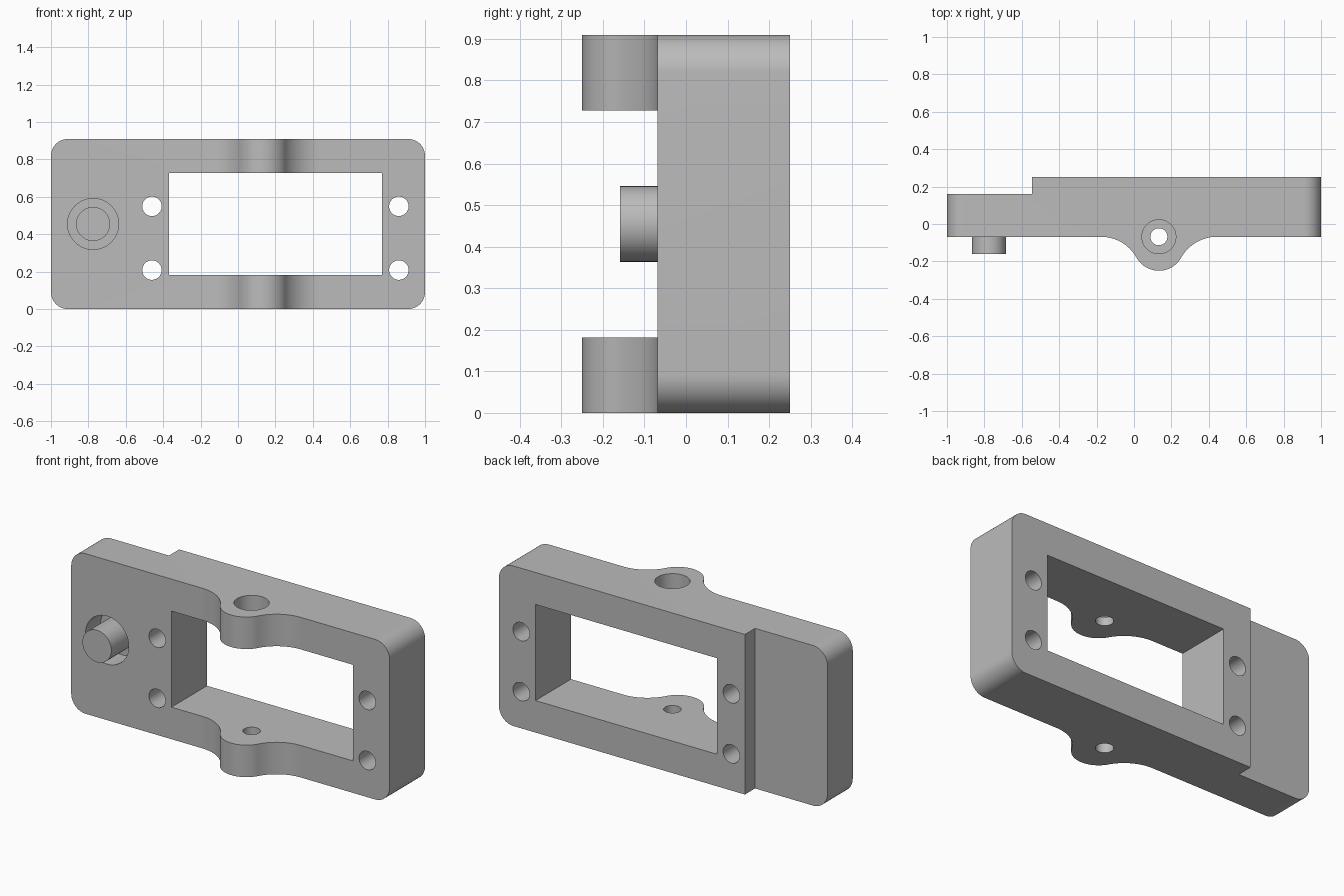
import bpy
import bmesh
from math import sin, cos, pi, sqrt, atan2, radians
from mathutils import Vector

cube = bpy.data.objects.get("Cube")
if cube:
    bpy.data.objects.remove(cube, do_unlink=True)

UNIT = 1 / 11                      # one design unit in scene units
HEIGHT = 10 * UNIT
FRONT, STEP, BACK = -0.75 * UNIT, 1.75 * UNIT, 2.75 * UNIT
WALL = 2 * UNIT
LUG_X = 0.133
BOSS = (-0.775, HEIGHT / 2)

grey = bpy.data.materials.new("plain grey")
grey.use_nodes = True
colour = (0.5, 0.5, 0.5, 1)
grey.diffuse_color = colour
grey.node_tree.nodes["Principled BSDF"].inputs["Base Color"].default_value = colour


def arc(cx, cy, r, start, end, n=16):
    return [(cx + r * cos(start + (end - start) * i / n),
             cy + r * sin(start + (end - start) * i / n)) for i in range(n + 1)]


def prism(name, outline, axis, low, high):
    """Extrude a closed outline along z (outline in x, y) or y (outline in x, z)."""
    def place(a, b, h):
        return (a, b, h) if axis == "z" else (a, h, b)
    bm = bmesh.new()
    face = bm.faces.new([bm.verts.new(place(a, b, low)) for a, b in outline])
    side = bmesh.ops.extrude_face_region(bm, geom=[face])["geom"]
    verts = [g for g in side if isinstance(g, bmesh.types.BMVert)]
    bmesh.ops.translate(bm, verts=verts, vec=Vector(place(0, 0, high - low)))
    bmesh.ops.recalc_face_normals(bm, faces=bm.faces)
    mesh = bpy.data.meshes.new(name)
    bm.to_mesh(mesh)
    bm.free()
    mesh.materials.append(grey)
    obj = bpy.data.objects.new(name, mesh)
    bpy.context.collection.objects.link(obj)
    return obj


def circle(cx, cy, r, n=48):
    return arc(cx, cy, r, 0, 2 * pi, n)[:-1]


def box(x0, x1, y0, y1):
    return [(x0, y0), (x1, y0), (x1, y1), (x0, y1)]


def combine(target, cutter, operation="DIFFERENCE"):
    """Apply a boolean and remove its cutter."""
    cutter.hide_render = True
    mod = target.modifiers.new("cut", "BOOLEAN")
    mod.operation, mod.solver, mod.object = operation, "EXACT", cutter
    graph = bpy.context.evaluated_depsgraph_get()
    mesh = bpy.data.meshes.new_from_object(target.evaluated_get(graph))
    target.modifiers.clear()
    target.data = mesh
    bpy.data.objects.remove(cutter, do_unlink=True)


def smooth(obj):
    bpy.ops.object.select_all(action="DESELECT")
    obj.select_set(True)
    bpy.context.view_layer.objects.active = obj
    bpy.ops.object.shade_smooth_by_angle(angle=radians(30))


# Plan profile: stepped plate with a filleted round lug on the front
lug_r, fillet_r = 1.5 * UNIT, 0.22
lug_y = -0.25 + lug_r
fillet_y = FRONT - fillet_r
reach = sqrt((lug_r + fillet_r) ** 2 - (lug_y - fillet_y) ** 2)
meet = atan2(lug_y - fillet_y, reach)
plan = [(-1, FRONT)]
plan += arc(LUG_X - reach, fillet_y, fillet_r, pi / 2, meet)
plan += arc(LUG_X, lug_y, lug_r, pi + meet, 2 * pi - meet, 32)[1:-1]
plan += arc(LUG_X + reach, fillet_y, fillet_r, pi - meet, pi / 2)
plan += [(1, FRONT), (1, BACK), (-0.545, BACK), (-0.545, STEP), (-1, STEP)]
body = prism("mounting_frame", plan, "z", 0, HEIGHT)

# Rounded end corners
corner = UNIT
outline = []
for cx, cz, start in ((1 - corner, corner, -pi / 2), (1 - corner, HEIGHT - corner, 0),
                      (corner - 1, HEIGHT - corner, pi / 2), (corner - 1, corner, pi)):
    outline += arc(cx, cz, corner, start, start + pi / 2)
combine(body, prism("corner_cutter", outline, "y", -1, 1), "INTERSECT")

# Window, leaving a lug at the top and bottom
combine(body, prism("window_cutter", box(-0.37, 0.77, WALL, HEIGHT - WALL), "y", -1, 1))

# Four screw holes
for x in (-0.46, 0.86):
    for z in (0.208, 0.549):
        combine(body, prism("screw_cutter", circle(x, z, 0.052), "y", -1, 1))

# Pivot hole through both lugs, with a counterbore in the top one
combine(body, prism("pivot_cutter", circle(LUG_X, FRONT, UNIT / 2), "z", -1, 2))
combine(body, prism("counterbore_cutter", circle(LUG_X, FRONT, UNIT), "z",
                    HEIGHT - 1.5 * UNIT, 2))

# Round recess with a post standing in it
floor = FRONT + 1.5 * UNIT
combine(body, prism("recess_cutter", circle(*BOSS, 1.5 * UNIT), "y", -1, floor))
post = prism("post", circle(*BOSS, UNIT), "y", FRONT - UNIT, floor)

for part in (body, post):
    smooth(part)
